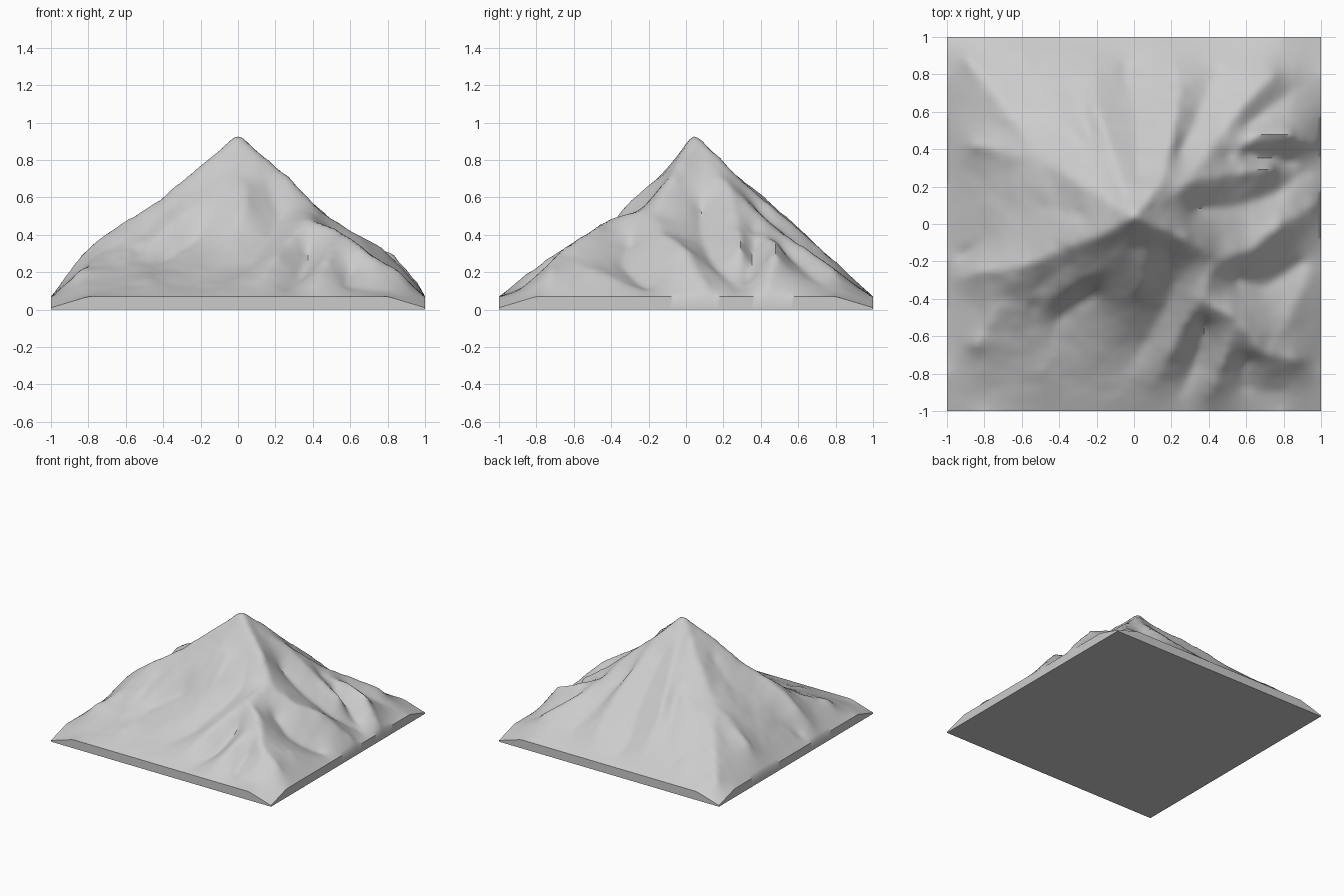
import bpy, bmesh
from mathutils import Vector, noise

if "Cube" in bpy.data.objects:
    bpy.data.objects.remove(bpy.data.objects["Cube"])

N = 96                # grid cells per side
PEAK = (0, .04, .945)
HUMP = (.36, -.4, .49)
KNOB = (.55, -.51, .42)

# Ridge crests on the left half (x, y, z)
west_ridges = [
    [PEAK, (-.2, -.07, .775), (-.4, -.14, .6), (-.6, -.23, .48), (-.8, -.25, .34), (-.92, -.3, .19)],
    [(-.6, -.23, .48), (-.7, -.4, .31), (-.85, -.65, .21)],
    [(-.04, -.1, .77), (-.2, -.23, .59), (-.35, -.32, .48), (-.55, -.45, .3)],
    [(-.05, .15, .83), (-.12, .38, .64), (-.2, .6, .45), (-.2, .85, .21)],
    [(-.1, .1, .82), (-.3, .42, .53), (-.5, .7, .3), (-.6, .9, .16)],
    [PEAK, (-.25, .2, .69), (-.5, .35, .48), (-.85, .42, .29)],
    [(-.5, .35, .48), (-.75, .7, .27), (-.9, .9, .14)],
]
# Ridge crests on the right half
east_ridges = [
    [(.03, -.12, .73), (.05, -.3, .59), (-.08, -.4, .44)],
    [PEAK, (.13, -.02, .83), (.27, -.07, .72), (.42, -.2, .54), HUMP],
    [HUMP, (.23, -.6, .34), (.1, -.85, .16)],
    [HUMP, KNOB, (.48, -.72, .29), (.4, -.92, .14)],
    [KNOB, (.7, -.69, .3), (.88, -.73, .21)],
    [(.7, -.69, .3), (.83, -.48, .22), (.94, -.25, .11)],
    [(.42, -.2, .54), (.62, -.13, .42), (.78, 0, .33), (.95, .1, .15)],
    [(.1, .08, .83), (.28, .22, .68), (.5, .27, .49), (.72, .3, .34)],
    [(.28, .22, .68), (.45, .45, .46), (.6, .66, .32), (.75, .8, .21)],
    [(.5, .36, .42), (.65, .47, .37), (.82, .47, .31), (.95, .43, .16)],
    [PEAK, (.14, .22, .77), (.2, .45, .57), (.24, .7, .35), (.2, .9, .17)],
]
# Gully floors
valleys = [
    [(.17, -.15, .65), (.23, -.3, .47), (.17, -.45, .37), (.05, -.65, .22), (-.1, -.92, .11)],
    [(-.2, -.37, .38), (-.4, -.5, .25), (-.5, -.8, .16)],
    [(-.25, -.17, .63), (-.5, -.33, .4), (-.7, -.6, .22)],
    [(.38, -.55, .28), (.33, -.75, .15), (.25, -.92, .1)],
    [(.6, -.72, .2), (.58, -.88, .11), (.8, -.9, .1)],
    [(.55, -.3, .33), (.7, -.34, .22), (.9, -.2, .1)],
    [(.33, .08, .52), (.5, .08, .41), (.75, .15, .23), (.92, .28, .1)],
    [(.6, .37, .33), (.85, .33, .14)],
    [(.6, .52, .31), (.8, .68, .17), (.92, .75, .1)],
    [(.25, .38, .53), (.35, .6, .34), (.45, .85, .16)],
    [(.03, .25, .71), (.03, .5, .48), (-.05, .85, .16)],
    [(-.22, .45, .51), (-.35, .75, .27)],
    [(-.3, .05, .64), (-.6, .12, .42), (-.9, .15, .17)],
    [(-.85, -.1, .2), (-.93, -.17, .11)],
]

# Pin the grid heights along every crest and gully
pinned = {}
for line in west_ridges + east_ridges + valleys:
    for a, b in zip(line, line[1:]):
        for k in range(41):
            p = Vector(a).lerp(Vector(b), k / 40)
            pinned[(round((p.x + 1) * N / 2), round((p.y + 1) * N / 2))] = p.z

def start_height(i, j):
    x, y = 2 * i / N - 1, 2 * j / N - 1
    if i in (0, N) or j in (0, N):
        # Plinth edge, thinning out at the four corners
        return .01 + .06 * min(1, (1 - min(abs(x), abs(y))) * 5)
    return pinned.get((i, j), max(.07, .85 - .75 * (x * x + y * y) ** .5))

H = [[start_height(i, j) for j in range(N + 1)] for i in range(N + 1)]

# Stretch a membrane between the pinned lines
free = [(i, j) for i in range(1, N) for j in range(1, N) if (i, j) not in pinned]
for step in range(140):
    for i, j in free:
        avg = (H[i-1][j] + H[i+1][j] + H[i][j-1] + H[i][j+1]) / 4
        H[i][j] += 1.7 * (avg - H[i][j])

# Soften the creases, as weathered rock
for step in range(2):
    S = [row[:] for row in H]
    for i in range(1, N):
        for j in range(1, N):
            S[i][j] = H[i][j] * .5 + (H[i-1][j] + H[i+1][j] + H[i][j-1] + H[i][j+1]) / 8
    H = S

# Mountain surface with fine roughness
bm = bmesh.new()
V = []
for i in range(N + 1):
    row = []
    for j in range(N + 1):
        x, y, z = 2 * i / N - 1, 2 * j / N - 1, H[i][j]
        edge = min(1, (1 - max(abs(x), abs(y))) * 6)
        z += .01 * edge * noise.fractal(Vector((x * 4, y * 4, z * 4)), 1, 2, 3)
        row.append(bm.verts.new((x, y, z)))
    V.append(row)
for i in range(N):
    for j in range(N):
        bm.faces.new((V[i][j], V[i+1][j], V[i+1][j+1], V[i][j+1]))

# Plinth walls and flat underside
rim = [e for e in bm.edges if e.is_boundary]
out = bmesh.ops.extrude_edge_only(bm, edges=rim)["geom"]
for v in out:
    if isinstance(v, bmesh.types.BMVert):
        v.co.z = 0
bmesh.ops.contextual_create(bm, geom=[e for e in out if isinstance(e, bmesh.types.BMEdge)
                                      and e.is_boundary])
bmesh.ops.recalc_face_normals(bm, faces=bm.faces)

mesh = bpy.data.meshes.new("mountain")
bm.to_mesh(mesh)
bm.free()
mountain = bpy.data.objects.new("mountain", mesh)
bpy.context.collection.objects.link(mountain)
bpy.context.view_layer.objects.active = mountain
mountain.select_set(True)
bpy.ops.object.shade_smooth_by_angle(angle=0.8)
